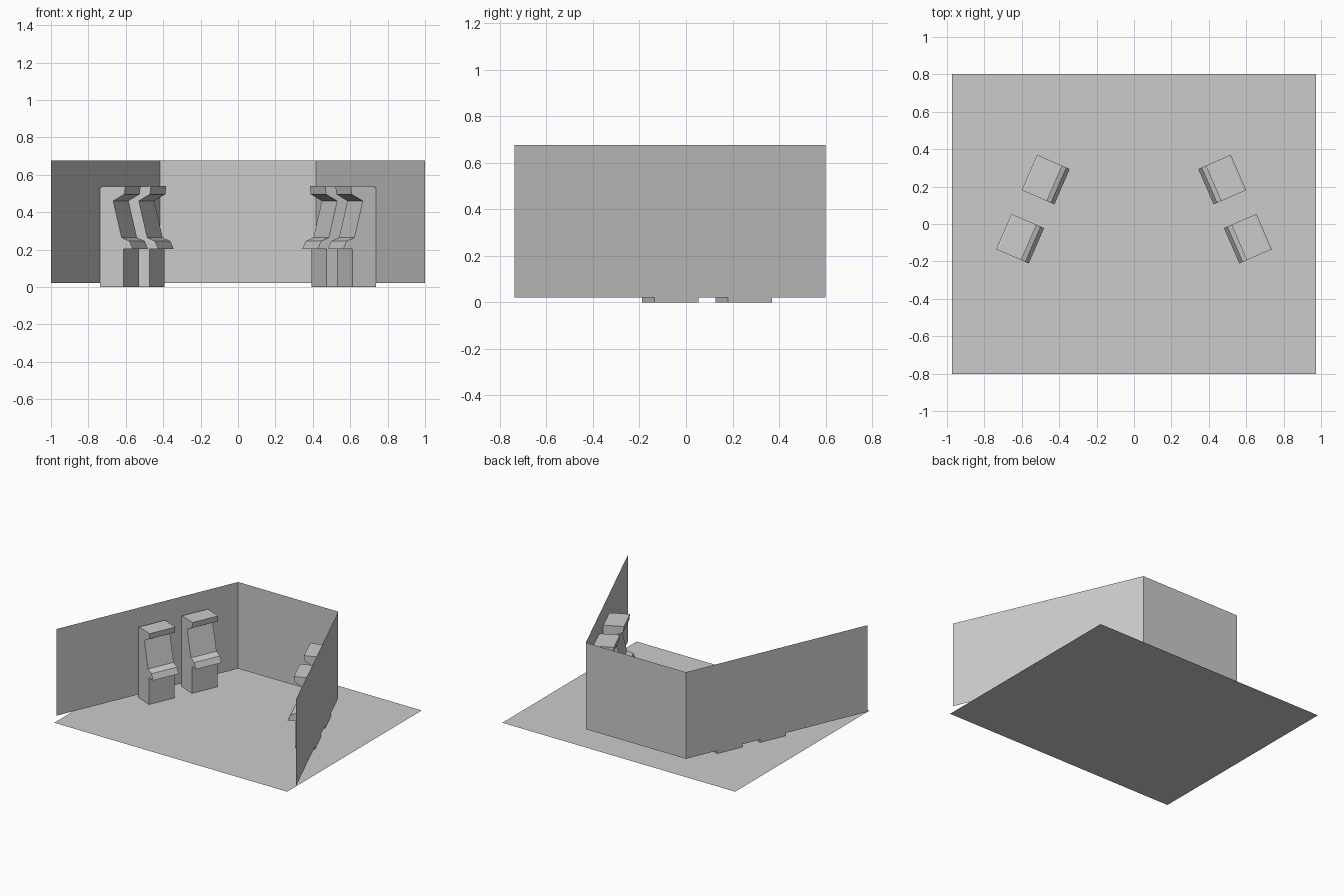
import bpy, bmesh, math
from mathutils import Vector

if "Cube" in bpy.data.objects:
    bpy.data.objects.remove(bpy.data.objects["Cube"])


def make_object(name, verts, faces, mirrored=False):
    mesh = bpy.data.meshes.new(name)
    mesh.from_pydata(verts, [], faces)
    bm = bmesh.new()
    bm.from_mesh(mesh)
    if len(faces) > 1:
        bmesh.ops.recalc_face_normals(bm, faces=bm.faces)
    bm.to_mesh(mesh)
    bm.free()
    obj = bpy.data.objects.new(name, mesh)
    bpy.context.collection.objects.link(obj)
    if mirrored:
        mod = obj.modifiers.new("mirror_x", 'MIRROR')
        mod.use_mirror_merge = False
    return obj


def wall(name, a, b, mirrored=False):
    z0, z1 = 0.022, 0.676
    verts = [(*a, z0), (*b, z0), (*b, z1), (*a, z1)]
    return make_object(name, verts, [(0, 1, 2, 3)], mirrored)


# Floor sheet
FX, FY = 0.973, 0.803
make_object("floor", [(-FX, -FY, 0), (FX, -FY, 0), (FX, FY, 0), (-FX, FY, 0)], [(0, 1, 2, 3)])

# Back wall and the two splayed side walls
SIDE_FRONT, SIDE_BACK = (-1.0, -0.738), (-0.418, 0.599)
wall("back_wall", SIDE_BACK, (-SIDE_BACK[0], SIDE_BACK[1]))
wall("side_walls", SIDE_BACK, SIDE_FRONT, mirrored=True)

# Cabinet side profile: (depth from the wall, height)
PROFILE = [
    (0, 0), (0.137, 0), (0.137, 0.203),        # base
    (0.190, 0.203), (0.170, 0.246),            # control panel front
    (0.125, 0.264),                            # panel top meets screen
    (0.076, 0.460),                            # top of screen
    (0.141, 0.496), (0.146, 0.539),            # overhanging sign box
    (0.012, 0.537), (0, 0.531),                # top and back edge
]
WIDTH = 0.206
ANGLE = math.atan2(1.337, 0.582)
ALONG = Vector((math.cos(ANGLE), math.sin(ANGLE), 0))
OUT = Vector((ALONG.y, -ALONG.x, 0))


def cabinet_pair(name, origin):
    n = len(PROFILE)
    base = Vector((*origin, 0))
    verts = [base + ALONG * w + OUT * d + Vector((0, 0, z))
             for w in (0, WIDTH) for d, z in PROFILE]
    faces = [tuple(range(n)), tuple(range(2 * n - 1, n - 1, -1))]
    faces += [(i, (i + 1) % n, n + (i + 1) % n, n + i) for i in range(n)]
    return make_object(name, verts, faces, mirrored=True)


# Cabinets along each side wall
cabinet_pair("front_arcade_cabinets", (-0.737, -0.135))
cabinet_pair("rear_arcade_cabinets", (-0.600, 0.181))
